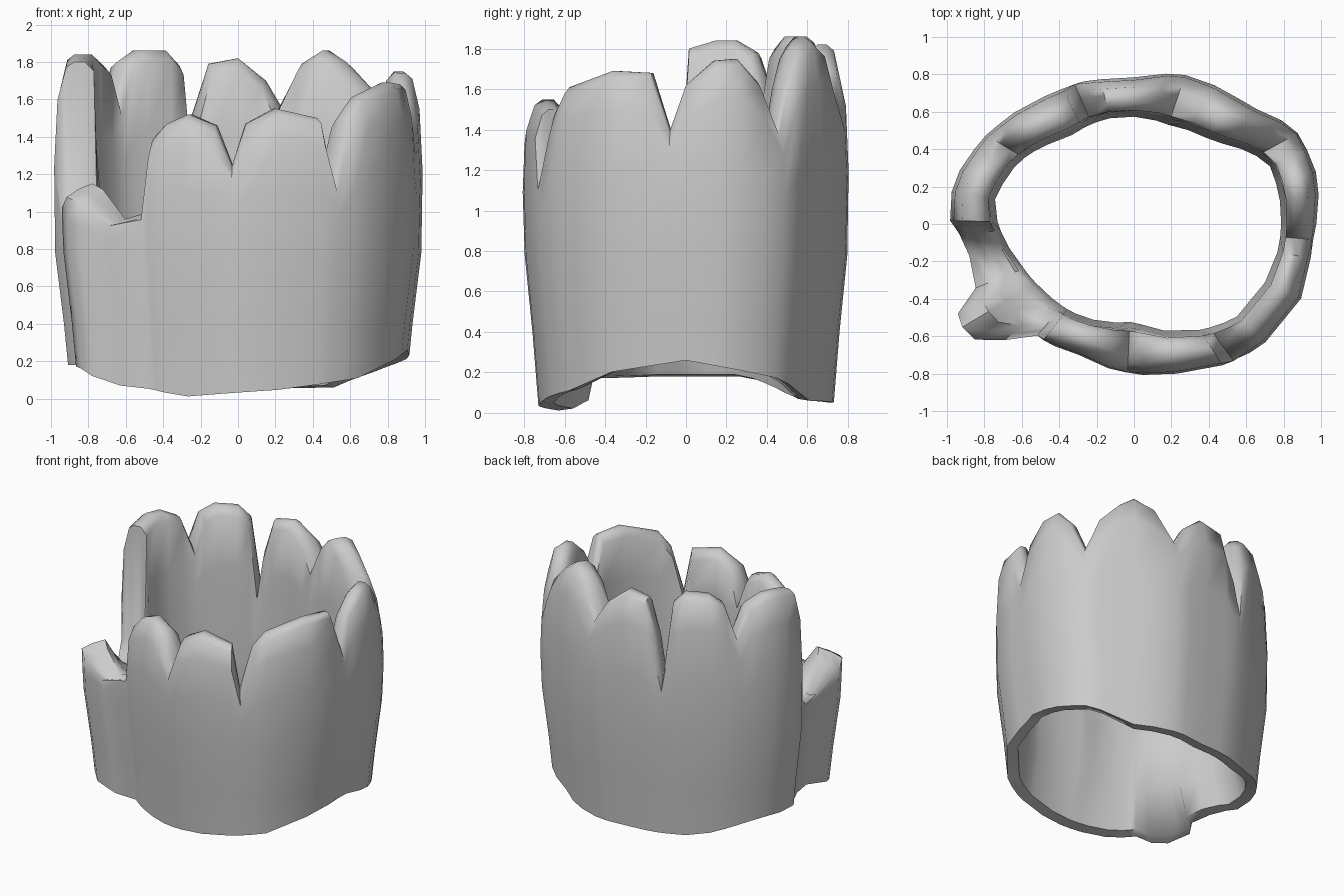
import bpy, bmesh
from math import radians, sin, cos

if "Cube" in bpy.data.objects:
    bpy.data.objects.remove(bpy.data.objects["Cube"])

# Plan outlines in polar form: angle in degrees, radius
OUTER = [(14, 1.02), (31, 1.0), (45, .89), (73, .84), (90, .79), (104, .8), (122, .83), (148, .92),
         (167, 1.0), (179, .99), (184, .93), (192, .9), (202, .92), (207, 1.06), (214, 1.08),
         (220, 1.0), (226, .8), (247, .76), (285, .83), (313, .93), (330, .99), (354, .96)]
INNER = [(7, .79), (24, .79), (46, .61), (69, .56), (100, .58), (128, .58), (152, .7), (172, .76),
         (200, .64), (216, .6), (238, .57), (270, .52), (318, .74), (345, .78)]
# Jagged top edge and wavy lower edge: angle, height
TOP = [(0, 1.62), (9, 1.74), (16, 1.75), (23, 1.63), (29, 1.4), (35, 1.66), (43, 1.8), (50, 1.86),
       (60, 1.79), (71, 1.55), (78, 1.7), (90, 1.82), (103, 1.79), (109, 1.55), (113, 1.25),
       (118, 1.78), (125, 1.86), (137, 1.86), (144, 1.8), (149, 1.56), (155, 1.78), (163, 1.84),
       (170, 1.84), (179, 1.8), (183, 1.0), (191, .88), (202, .88), (207, 1.08), (211, 1.15),
       (216, 1.12), (222, .96), (229, 1.0), (232, 1.41), (237, 1.47), (247, 1.52), (260, 1.46),
       (267.5, 1.25), (273.5, 1.47), (286, 1.55), (302, 1.5), (306, 1.18), (312, 1.5),
       (318, 1.61), (336, 1.69), (349, 1.68), (355, 1.4)]
BOTTOM = [(0, .26), (30, .17), (50, .06), (90, .05), (130, .06), (160, .18), (190, .18), (210, .17),
          (222, .07), (245, .01), (290, .05), (318, .11), (335, .2)]
# Scale of the outer wall against height
BULGE = [(0, .9), (.4, .94), (.8, .99), (1.1, 1.0), (1.5, .98), (1.9, .96)]


def lerp_table(table, a, period=None):
    if period:
        table = [(table[-1][0] - period, table[-1][1])] + table + [(table[0][0] + period, table[0][1])]
    for (a0, v0), (a1, v1) in zip(table, table[1:]):
        if a0 <= a <= a1:
            return v0 + (v1 - v0) * (a - a0) / (a1 - a0)
    return table[-1][1]


def section(a):
    """Closed wall section as (radius, height): up the outside, over the rim, down the inside."""
    ro, ri = lerp_table(OUTER, a, 360), lerp_table(INNER, a, 360)
    zt, zb = lerp_table(TOP, a, 360), lerp_table(BOTTOM, a, 360)
    zi = min(zt, .96) if 204 < a < 224 else zt     # side stub slopes inward
    out = lambda z: ro * lerp_table(BULGE, z)
    z1 = .78
    heights = [.4, z1, z1 + (zt - z1) * .45, z1 + (zt - z1) * .8]
    pts = [(out(zb), zb)] + [(out(z), z) for z in heights]
    w = out(zt) - ri
    pts += [(out(zt) - .16 * w, zt - .03), (out(zt) - .35 * w, zt),
            (ri + .4 * w, zi), (ri + .18 * w, zi - .05)]
    pts += [(ri + .03, z1 + (zi - z1) * .6), (ri, z1), (ri + .02, .4), (out(zb) - .08, zb + .01)]
    return pts


# Hollow wall lofted around the ring
bm = bmesh.new()
angles = [a for a, _ in TOP]
rings = []
for a in angles:
    c, s = cos(radians(a)), sin(radians(a))
    rings.append([bm.verts.new((r * c, r * s, z)) for r, z in section(a)])
n = len(rings[0])
for i, ring in enumerate(rings):
    nxt = rings[(i + 1) % len(rings)]
    for j in range(n):
        k = (j + 1) % n
        bm.faces.new((ring[j], nxt[j], nxt[k], ring[k]))
bmesh.ops.recalc_face_normals(bm, faces=bm.faces)
mesh = bpy.data.meshes.new("jagged_hollow_stump")
bm.to_mesh(mesh)
bm.free()
stump = bpy.data.objects.new("jagged_hollow_stump", mesh)
bpy.context.collection.objects.link(stump)
bpy.context.view_layer.objects.active = stump
stump.select_set(True)
bpy.ops.object.shade_smooth_by_angle(angle=radians(60))
